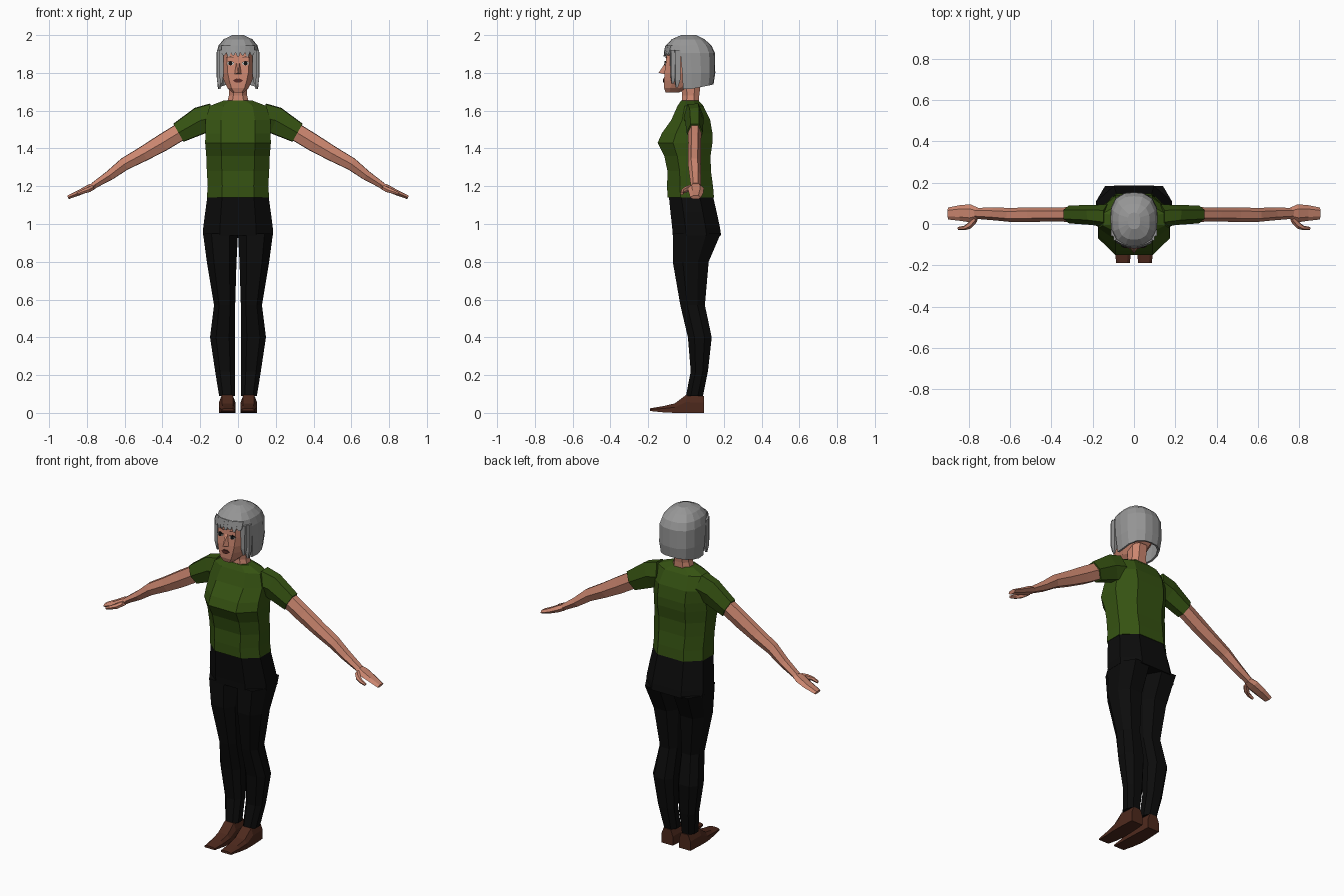
import bpy, bmesh, math
from mathutils import Vector


def material(name, r, g, b):
    m = bpy.data.materials.new(name)
    m.diffuse_color = (r, g, b, 1)
    return m


SKIN = material("skin", 0.60, 0.24, 0.16)
GREEN = material("shirt green", 0.036, 0.085, 0.006)
BLACK = material("trouser black", 0.0035, 0.0035, 0.0035)
BROWN = material("shoe brown", 0.075, 0.022, 0.012)
GREY = material("hair grey", 0.31, 0.31, 0.31)
WHITE = material("eye white", 0.60, 0.56, 0.52)
DARK = material("eye dark", 0.006, 0.006, 0.006)
LIPS = material("lip dark red", 0.10, 0.025, 0.02)
BROW = material("brow brown", 0.16, 0.075, 0.055)


def finish(name, bm, mat, mirror=False):
    bmesh.ops.recalc_face_normals(bm, faces=bm.faces)
    me = bpy.data.meshes.new(name)
    bm.to_mesh(me)
    bm.free()
    me.materials.append(mat)
    ob = bpy.data.objects.new(name, me)
    bpy.context.collection.objects.link(ob)
    if mirror:
        ob.modifiers.new("Mirror", "MIRROR").use_mirror_merge = False
    return ob


def loft(name, rings, mat, mirror=False, caps=True):
    """Skin a list of equal-length point rings."""
    bm = bmesh.new()
    vs = [[bm.verts.new(p) for p in ring] for ring in rings]
    n = len(vs[0])
    for a, b in zip(vs, vs[1:]):
        for i in range(n):
            j = (i + 1) % n
            bm.faces.new((a[i], a[j], b[j], b[i]))
    if caps:
        bm.faces.new(vs[0])
        bm.faces.new(vs[-1])
    return finish(name, bm, mat, mirror)


def octagon(z, x0, x1, f, b, k=0.52):
    """Eight-sided level section between x0..x1 and front..back."""
    c, w, d = (x0 + x1) / 2, (x1 - x0) / 2, b - f
    return [(c - k * w, f, z), (c + k * w, f, z), (x1, f + 0.28 * d, z), (x1, b - 0.3 * d, z),
            (c + k * w, b, z), (c - k * w, b, z), (x0, b - 0.3 * d, z), (x0, f + 0.28 * d, z)]


def body(name, rows, mat, k=0.52):
    return loft(name, [octagon(z, -w, w, f, b, k) for z, w, f, b in rows], mat)


def limb(name, rows, mat):
    """Six-sided limb along x, rows of (x, z, half thickness, y front, y back)."""
    rings = []
    for i, (x, z, t, f, b) in enumerate(rows):
        p, q = rows[max(i - 1, 0)], rows[min(i + 1, len(rows) - 1)]
        up = Vector((p[1] - q[1], 0, q[0] - p[0])).normalized() * t
        c, d = Vector((x, 0, z)), b - f
        rings.append([c + up * s + Vector((0, f + d * v, 0)) for s, v in
                      ((0, 0), (0.95, 0.25), (1, 0.75), (0, 1), (-1, 0.75), (-0.95, 0.25))])
    return loft(name, rings, mat, True)


def plate(name, pts, mat, mirror=False, depth=0.008):
    """Thin plate from outline points, extruded backwards."""
    return loft(name, [pts, [(x, y + depth, z) for x, y, z in pts]], mat, mirror)


# Shirt
body("shirt", [(1.14, .165, -.098, .148), (1.20, .160, -.100, .143), (1.28, .165, -.098, .132),
               (1.36, .168, -.115, .130), (1.43, .174, -.150, .140), (1.48, .172, -.128, .140),
               (1.55, .172, -.078, .128), (1.625, .150, -.045, .092), (1.655, .072, -.025, .065)], GREEN)
limb("sleeve", [(.13, 1.565, .075, -.02, .095), (.20, 1.548, .073, -.005, .092),
                (.315, 1.483, .055, .003, .090)], GREEN)

# Arms and hands
limb("arm", [(.29, 1.497, .047, .010, .082), (.40, 1.43, .046, .012, .080), (.50, 1.372, .040, .010, .080),
             (.60, 1.318, .034, .010, .078), (.68, 1.257, .026, .018, .080), (.765, 1.203, .017, .025, .078)], SKIN)
limb("hand", [(.755, 1.205, .016, .025, .078), (.79, 1.190, .018, .008, .095),
              (.84, 1.166, .014, .015, .092), (.90, 1.141, .010, .022, .080)], SKIN)
limb("thumb", [(.765, 1.195, .013, .005, .045), (.79, 1.182, .014, -.022, .020),
               (.82, 1.172, .011, -.030, -.008), (.852, 1.160, .007, -.028, -.014)], SKIN)

# Trousers
body("trouser_hips", [(.94, .185, -.070, .186), (.98, .184, -.073, .180), (1.06, .174, -.082, .163),
                      (1.16, .160, -.092, .140)], BLACK)
legs = [(.95, .000, .185, -.070, .184), (.80, .008, .165, -.070, .120), (.57, .015, .127, -.030, .100),
        (.40, .015, .148, .010, .136), (.22, .016, .121, .025, .116), (.09, .016, .100, .000, .090)]
loft("trouser_leg", [octagon(*r) for r in legs], BLACK, True)

# Shoes
shoe = [(.095, .020, .095, 0, .090), (.00, .014, .100, 0, .095), (-.06, .012, .100, 0, .050),
        (-.12, .014, .094, .003, .036), (-.19, .020, .086, .010, .024)]
loft("shoe", [[(a, y, lo), (b, y, lo), (b, y, lo + (hi - lo) * .6), (b - .014, y, hi), (a + .014, y, hi),
               (a, y, lo + (hi - lo) * .6)] for y, a, b, lo, hi in shoe], BROWN, True)

# Neck and head
body("neck", [(1.63, .062, -.025, .070), (1.68, .048, -.020, .070), (1.76, .048, -.030, .080)], SKIN)
body("head", [(1.695, .030, -.108, -.040), (1.72, .056, -.116, .010), (1.76, .075, -.116, .060),
              (1.80, .088, -.114, .100), (1.85, .093, -.108, .120), (1.92, .090, -.100, .115),
              (1.965, .060, -.060, .080)], SKIN, 0.62)

# Nose
bm = bmesh.new()
p = [bm.verts.new(v) for v in ((-.008, -.106, 1.86), (.008, -.106, 1.86), (.020, -.112, 1.793),
                               (-.020, -.112, 1.793), (0, -.145, 1.80))]
for f in ((0, 1, 4), (1, 2, 4), (2, 3, 4), (3, 0, 4), (3, 2, 1, 0)):
    bm.faces.new([p[i] for i in f])
finish("nose", bm, SKIN)


# Eyes, brows and lips
def oval(cx, y, cz, rx, rz, n):
    return [(cx + rx * math.cos(i * math.tau / n), y, cz + rz * math.sin(i * math.tau / n)) for i in range(n)]


plate("eye", oval(.040, -.112, 1.850, .019, .011, 8), WHITE, True)
plate("iris", oval(.040, -.114, 1.850, .011, .011, 8), DARK, True)
plate("eyelid_line", [(.019, -.1135, 1.855), (.040, -.1135, 1.864), (.060, -.1115, 1.856),
                      (.040, -.1135, 1.859)], DARK, True)
plate("brow", [(.016, -.1085, 1.878), (.040, -.1075, 1.889), (.060, -.1045, 1.880),
               (.040, -.1080, 1.882)], BROW, True)
plate("lips", [(-.027, -.119, 1.760), (-.012, -.123, 1.749), (.012, -.123, 1.749), (.027, -.119, 1.760),
               (.008, -.123, 1.771), (0, -.123, 1.768), (-.008, -.123, 1.771)], LIPS)

# Hair shell with an open face
N = 16
hair_rows = [(1.715, .106, -.085, .146), (1.80, .115, -.095, .155), (1.905, .114, -.108, .153),
             (1.945, .103, -.106, .135), (1.978, .076, -.076, .098), (2.0, .030, -.025, .055)]
bm = bmesh.new()
vs = []
for z, w, f, b in hair_rows:
    c, r = (f + b) / 2, (b - f) / 2
    ring = []
    for i in range(N):
        a = i * math.tau / N
        s, t = math.sin(a), -math.cos(a)
        m = 1.0 / (abs(s) ** 2.6 + abs(t) ** 2.6) ** (1 / 2.6)   # slightly squared oval
        ring.append(bm.verts.new((w * s * m, c + r * t * m, z + (.025 * max(t, 0) if z < 1.72 else 0))))
    vs.append(ring)
for k in range(len(vs) - 1):
    for i in range(N):
        if k < 2 and i in (0, 1, 2, N - 1, N - 2, N - 3):
            continue
        j = (i + 1) % N
        bm.faces.new((vs[k][i], vs[k][j], vs[k + 1][j], vs[k + 1][i]))
bm.faces.new(vs[-1])
bmesh.ops.delete(bm, geom=[v for v in bm.verts if not v.link_faces], context='VERTS')
hair = finish("hair", bm, GREY)
solid = hair.modifiers.new("Thickness", "SOLIDIFY")
solid.thickness, solid.offset = .012, -1

# Fringe of pointed strands
for i in range(7):
    x = (i - 3) * .025

    def front(px, off=0):
        return -.118 + 3.8 * px * px + off
    lo = 1.892 - .006 * (i % 2)
    plate("fringe_strand", [(x - .014, front(x - .014, .008), 1.945), (x - .012, front(x - .012), 1.905),
                            (x - .004, front(x), lo), (x + .006, front(x), lo + .002),
                            (x + .012, front(x + .012), 1.908), (x + .014, front(x + .014, .008), 1.945)], GREY)

# Side locks framing the face
for k, (x, y, lo) in enumerate(((.088, -.072, 1.745), (.100, -.050, 1.722))):
    loft("side_lock_%d" % (k + 1), [[(x - h, y - h, z), (x + h, y - h * .6, z), (x + h, y + h * 1.8, z),
                                     (x - h, y + h * 1.8, z)]
                                    for z, h in ((lo, .004), (lo + .04, .011), (1.92, .012))], GREY, True)
